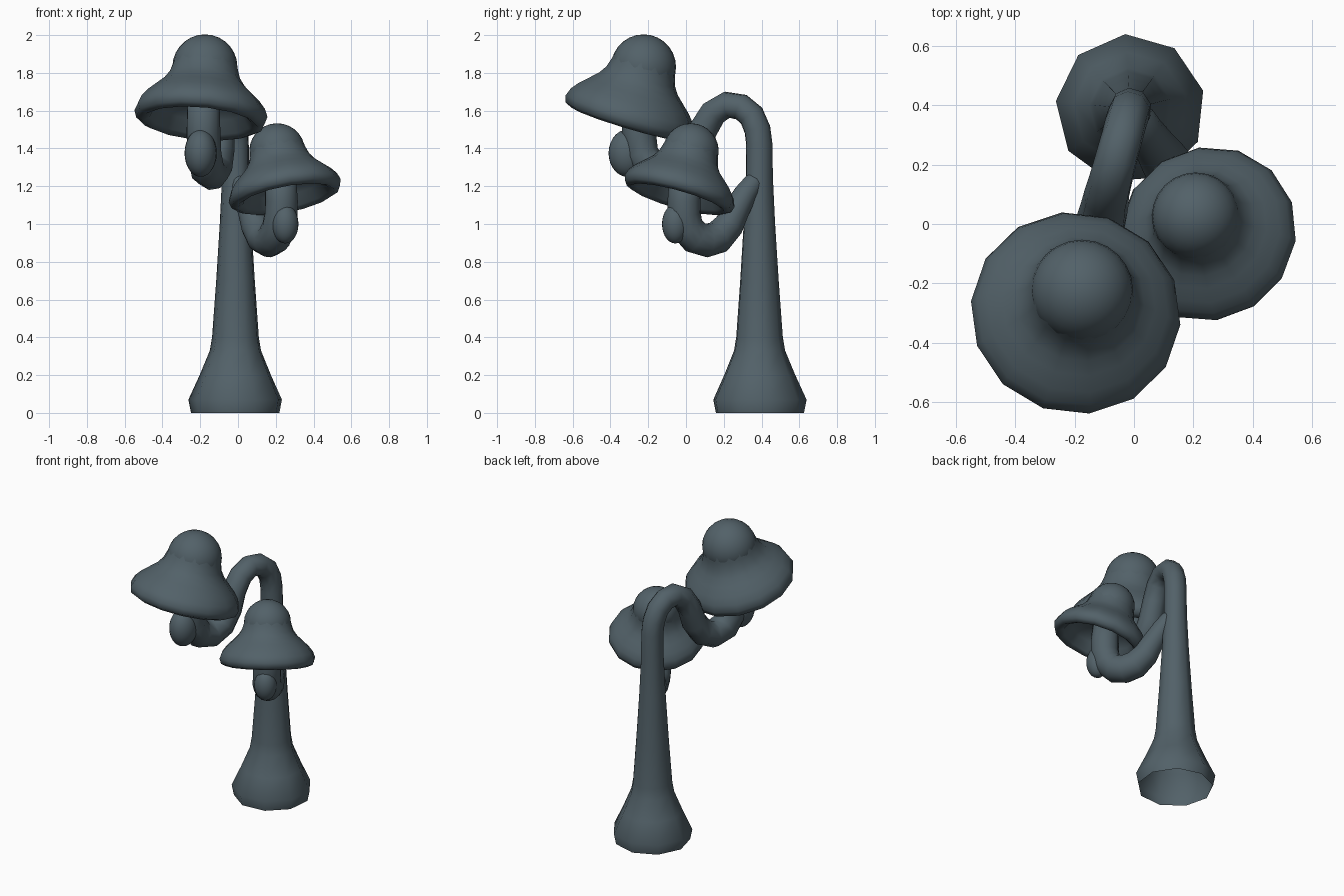
import bpy, bmesh, math
from mathutils import Vector, Matrix

cube = bpy.data.objects.get("Cube")
if cube:
    bpy.data.objects.remove(cube, do_unlink=True)

slate = bpy.data.materials.new("dark_slate")
slate.use_nodes = True
COLOUR = (0.085, 0.12, 0.14, 1)
slate.diffuse_color = COLOUR
slate.node_tree.nodes["Principled BSDF"].inputs["Base Color"].default_value = COLOUR


def finish(bm, name, matrix=Matrix()):
    """Turn a bmesh into a smooth, coloured object."""
    bmesh.ops.recalc_face_normals(bm, faces=bm.faces)
    bm.transform(matrix)
    for f in bm.faces:
        f.smooth = True
    mesh = bpy.data.meshes.new(name)
    bm.to_mesh(mesh)
    bm.free()
    mesh.materials.append(slate)
    obj = bpy.data.objects.new(name, mesh)
    bpy.context.collection.objects.link(obj)


def bridge(bm, rings):
    """Join successive vertex rings with quads."""
    for a, b in zip(rings, rings[1:]):
        n = len(a)
        for i in range(n):
            j = (i + 1) % n
            bm.faces.new((a[i], a[j], b[j], b[i]))


def tube(name, stations, sides, phase=0.0):
    """Sweep a polygon along stations of (x, y, z, radius)."""
    bm = bmesh.new()
    pts = [Vector(s[:3]) for s in stations]
    side = Vector((1, 0, 0))
    rings = []
    for k, p in enumerate(pts):
        t = (pts[min(k + 1, len(pts) - 1)] - pts[max(k - 1, 0)]).normalized()
        side = (side - t * side.dot(t)).normalized()
        up = t.cross(side)
        ring = []
        for i in range(sides):
            a = phase + math.tau * i / sides
            ring.append(bm.verts.new(p + (side * math.cos(a) + up * math.sin(a)) * stations[k][3]))
        rings.append(ring)
    bridge(bm, rings)
    bm.faces.new(rings[-1])
    finish(bm, name)


def ball(name, place, radii):
    bm = bmesh.new()
    bmesh.ops.create_uvsphere(bm, u_segments=24, v_segments=14, radius=1)
    finish(bm, name, Matrix.Translation(place) @ Matrix.Diagonal((*radii, 1)))


# Skirt section as (radius, height): neck, flare, rolled rim, hollow underside
SKIRT = [(0.145, 0.24), (0.153, 0.205), (0.166, 0.165), (0.19, 0.13), (0.225, 0.097),
         (0.265, 0.06), (0.293, 0.025), (0.307, -0.012), (0.297, -0.045), (0.265, -0.06),
         (0.235, -0.042), (0.20, 0.015), (0.14, 0.06), (0.03, 0.075)]


def cap(name, centre, axis, scale):
    """Tilted bell-shaped cap with a round dome."""
    turn = Vector((0, 0, 1)).rotation_difference(Vector(axis)).to_matrix().to_4x4()
    matrix = Matrix.Translation(centre) @ turn @ Matrix.Scale(scale, 4)
    bm = bmesh.new()
    sides = 14
    rings = []
    for r, h in SKIRT:
        ring = []
        for i in range(sides):
            a = math.radians(-6) + math.tau * i / sides
            ring.append(bm.verts.new((r * math.cos(a), r * math.sin(a), h)))
        rings.append(ring)
    bridge(bm, rings)
    bm.faces.new(rings[-1])
    finish(bm, name + "_skirt", matrix)
    ball(name + "_dome", matrix @ Vector((0, 0, 0.212)), [0.149 * scale] * 3)


# Trunk flowing into the upper arm, which arches over and hooks back up
trunk = [(-0.012, 0.387, z, r) for z, r in
         [(0, 0.238), (0.07, 0.252), (0.2, 0.192), (0.33, 0.138), (0.4, 0.126),
          (0.7, 0.104), (1.0, 0.085), (1.25, 0.073), (1.42, 0.071)]]
upper_hook = [(-0.016, 0.377, 1.50, 0.071), (-0.026, 0.345, 1.575, 0.071),
              (-0.04, 0.29, 1.62, 0.071), (-0.06, 0.215, 1.632, 0.072),
              (-0.078, 0.145, 1.59, 0.074),
              (-0.093, 0.09, 1.50, 0.077), (-0.10, 0.05, 1.39, 0.081),
              (-0.115, -0.01, 1.305, 0.086), (-0.14, -0.09, 1.268, 0.09),
              (-0.165, -0.18, 1.29, 0.092), (-0.18, -0.235, 1.37, 0.092),
              (-0.185, -0.25, 1.48, 0.092), (-0.185, -0.25, 1.72, 0.085)]
tube("trunk_and_upper_arm", trunk + upper_hook, 9, math.radians(94))

# Lower arm branching from the side of the trunk
tube("lower_arm", [(0.0, 0.385, 1.25, 0.035), (0.012, 0.36, 1.22, 0.055),
                   (0.035, 0.315, 1.16, 0.063), (0.065, 0.27, 1.08, 0.07),
                   (0.095, 0.225, 0.99, 0.08), (0.13, 0.17, 0.93, 0.088),
                   (0.165, 0.11, 0.913, 0.09), (0.193, 0.05, 0.93, 0.09),
                   (0.215, 0.005, 0.98, 0.089), (0.228, -0.01, 1.05, 0.088),
                   (0.23, -0.01, 1.12, 0.088), (0.225, -0.005, 1.3, 0.08)], 14)

# Swollen knobs on the front of each hook
ball("upper_knob", (-0.198, -0.31, 1.375), (0.085, 0.1, 0.125))
ball("lower_knob", (0.25, -0.057, 1.0), (0.07, 0.07, 0.103))

# Caps
cap("upper_cap", (-0.195, -0.295, 1.598), (0.085, 0.3, 1), 1.155)
cap("lower_cap", (0.245, -0.03, 1.187), (-0.19, 0.28, 1), 0.99)
